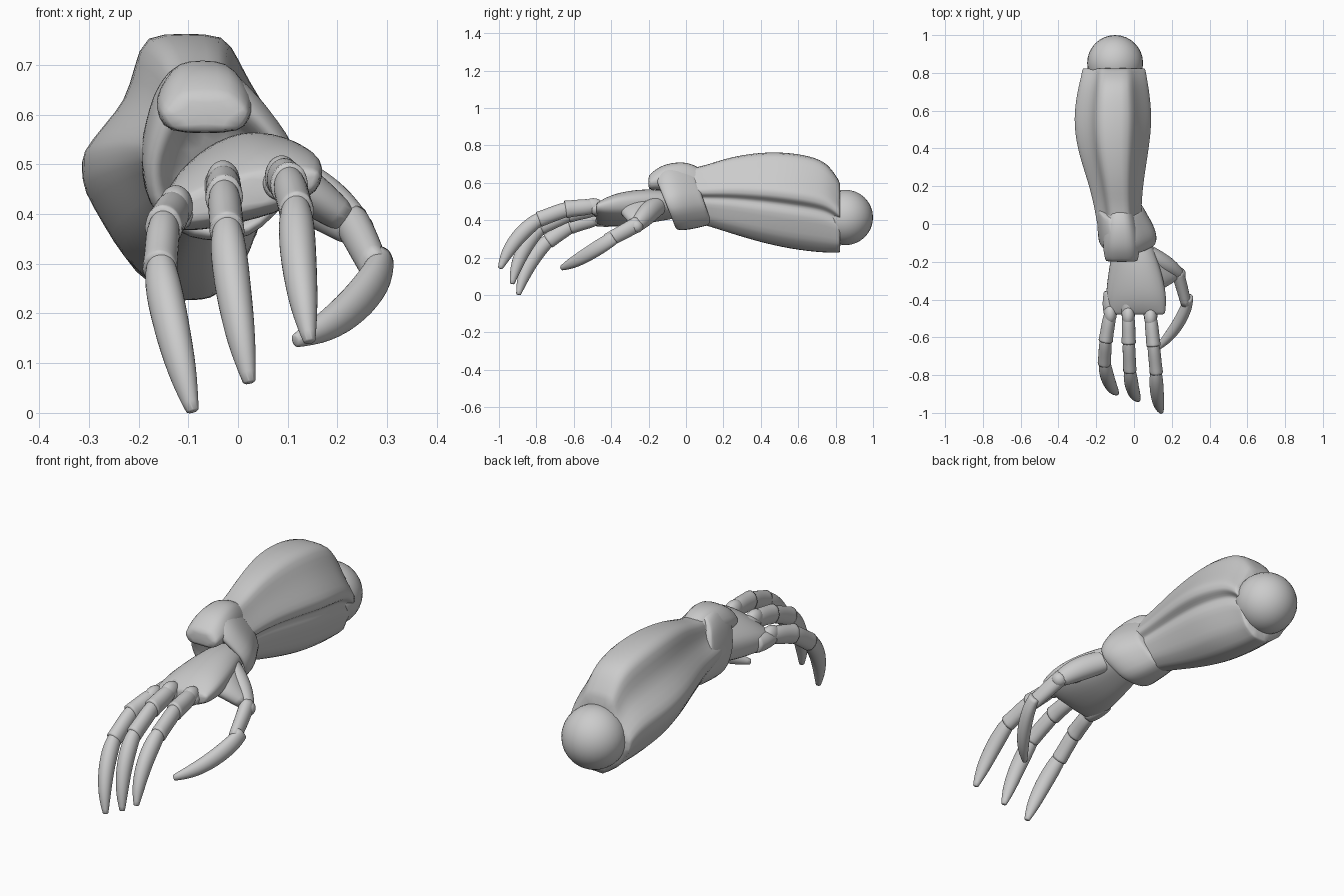
import bpy, bmesh, math
from mathutils import Vector as V


# Skin a list of rings, cap the ends and subdivide
def skin(name, rings, long_crease=0.0, end_crease=0.7, levels=2):
    bm = bmesh.new()
    crease = bm.edges.layers.float.new("crease_edge")
    rows = [[bm.verts.new(p) for p in r] for r in rings]
    n = len(rings[0])
    for a, b in zip(rows, rows[1:]):
        for i in range(n):
            j = (i + 1) % n
            bm.faces.new((a[i], a[j], b[j], b[i]))
    bm.faces.new(rows[0])
    bm.faces.new(rows[-1][::-1])
    for a, b in zip(rows, rows[1:]):
        for i in range(n):
            bm.edges.get((a[i], b[i]))[crease] = long_crease
    for r in (rows[0], rows[-1]):
        for i in range(n):
            bm.edges.get((r[i], r[(i + 1) % n]))[crease] = end_crease
    bmesh.ops.recalc_face_normals(bm, faces=bm.faces[:])
    me = bpy.data.meshes.new(name)
    bm.to_mesh(me)
    bm.free()
    me.polygons.foreach_set("use_smooth", [True] * len(me.polygons))
    ob = bpy.data.objects.new(name, me)
    bpy.context.collection.objects.link(ob)
    m = ob.modifiers.new("subdivision", "SUBSURF")
    m.levels = m.render_levels = levels
    return ob


# Profile (u -1..1, v 0..1) placed at sections (y, x centre, half width, z low, z high)
def sections(profile, stations, shear=0.0, slant=0.0):
    return [[(cx + hw * u, y + shear * (v - 0.5), z0 + (z1 - z0) * v + slant * hw * u)
             for u, v in profile] for y, cx, hw, z0, z1 in stations]


# Tube along a path with (side, vertical) radii per point
def limb(name, path, radii, n=8, end_crease=0.5):
    pts = [V(p) for p in path]
    rings = []
    for i, (p, (rs, ru)) in enumerate(zip(pts, radii)):
        t = (pts[min(i + 1, len(pts) - 1)] - pts[max(i - 1, 0)]).normalized()
        side = t.cross(V((0, 0, 1))).normalized()
        up = side.cross(t)
        rings.append([p + 1.09 * (side * rs * math.cos(a) + up * ru * math.sin(a))
                      for a in (math.tau * k / n for k in range(n))])
    return skin(name, rings, 0.0, end_crease)


def ball(name, loc, scale):
    bpy.ops.mesh.primitive_uv_sphere_add(segments=32, ring_count=16, radius=1, location=loc)
    ob = bpy.context.object
    ob.name = name
    ob.scale = scale
    bpy.ops.object.shade_smooth()
    return ob


# Elbow
ball("elbow_ball", (-0.10, 0.852, 0.415), (0.148, 0.148, 0.148))

# Forearm with top plateau, side groove and lower muscle
arm_profile = [(-0.40, 1), (0.42, 1), (0.68, 0.80), (1, 0.60), (0.98, 0.52), (0.78, 0.46),
               (0.84, 0.36), (0.62, 0.12), (0.30, 0.01), (-0.12, 0), (-0.62, 0.15),
               (-1, 0.40), (-1.02, 0.53), (-0.58, 0.74)]
skin("forearm", sections(arm_profile, [
    (-0.02, -0.075, 0.115, 0.40, 0.67), (0.10, -0.085, 0.125, 0.375, 0.69),
    (0.22, -0.095, 0.145, 0.335, 0.735), (0.40, -0.11, 0.19, 0.28, 0.765),
    (0.56, -0.11, 0.208, 0.245, 0.762), (0.70, -0.108, 0.19, 0.228, 0.735),
    (0.77, -0.105, 0.175, 0.225, 0.69), (0.825, -0.105, 0.165, 0.225, 0.60)]),
    long_crease=0.35, end_crease=0.8)

# Wrist cuff with recessed mouth, slanted forward at the top
cuff_profile = [(-0.5, 1), (0.1, 1), (0.5, 0.85), (1, 0.55), (1, 0.3),
                (0.4, 0), (-0.4, 0), (-0.92, 0.2), (-1, 0.5), (-0.8, 0.82)]
skin("wrist_cuff", sections(cuff_profile, [
    (0.085, -0.075, 0.12, 0.38, 0.69), (0.04, -0.065, 0.135, 0.365, 0.705),
    (-0.05, -0.037, 0.160, 0.345, 0.705), (-0.110, -0.035, 0.155, 0.345, 0.665),
    (-0.118, -0.03, 0.128, 0.375, 0.62), (-0.05, -0.03, 0.105, 0.39, 0.58)], shear=-0.11),
    long_crease=0.25)

# Raised block on the cuff, sinking into it at the rear
block_profile = [(-0.55, 1), (0.55, 1), (1, 0.5), (0.8, 0), (-0.8, 0), (-1, 0.5)]
skin("cuff_block", sections(block_profile, [
    (0.09, -0.075, 0.07, 0.54, 0.67), (0.02, -0.075, 0.085, 0.56, 0.71),
    (-0.06, -0.07, 0.10, 0.565, 0.712), (-0.14, -0.067, 0.105, 0.56, 0.692),
    (-0.20, -0.065, 0.09, 0.565, 0.64)]),
    long_crease=0.25, end_crease=0.4)

# Palm
palm_profile = [(-0.98, 0.72), (-0.45, 0.97), (0.1, 1.04), (0.6, 0.9), (1, 0.62),
                (0.95, 0.15), (0.4, 0), (-0.4, 0), (-0.95, 0.12)]
skin("palm", sections(palm_profile, [
    (-0.04, -0.02, 0.09, 0.42, 0.54), (-0.14, -0.005, 0.115, 0.405, 0.56),
    (-0.26, 0.005, 0.148, 0.385, 0.558), (-0.38, 0.01, 0.168, 0.382, 0.535),
    (-0.45, 0.01, 0.163, 0.39, 0.50), (-0.48, 0.01, 0.158, 0.405, 0.475)], slant=0.24),
    long_crease=0.2, end_crease=0.4)

# Thumb mount, web and segments
limb("thumb_mount", [(0.04, -0.13, 0.49), (0.12, -0.19, 0.455), (0.19, -0.23, 0.41), (0.235, -0.265, 0.372)],
     [(0.04, 0.05), (0.055, 0.062), (0.048, 0.055), (0.034, 0.04)])
limb("thumb_web", [(0.08, -0.26, 0.48), (0.15, -0.275, 0.44), (0.215, -0.265, 0.39)],
     [(0.12, 0.05), (0.075, 0.045), (0.036, 0.03)])
ball("thumb_knuckle", (0.238, -0.265, 0.368), (0.036, 0.036, 0.036))
limb("thumb_segment", [(0.228, -0.25, 0.385), (0.25, -0.32, 0.345), (0.276, -0.425, 0.29)],
     [(0.034, 0.042), (0.033, 0.042), (0.028, 0.038)])
limb("thumb_claw", [(0.29, -0.385, 0.307), (0.280, -0.44, 0.272), (0.235, -0.53, 0.215),
                    (0.175, -0.61, 0.17), (0.115, -0.665, 0.145)],
     [(0.024, 0.036), (0.032, 0.042), (0.034, 0.040), (0.028, 0.032), (0.012, 0.014)])

# Fingers: knuckle, middle joint, end joint, claw tip
fingers = {
    "outer": ((-0.125, -0.465, 0.415), (-0.150, -0.615, 0.375), (-0.157, -0.735, 0.29), (-0.091, -0.896, 0.002)),
    "middle": ((-0.030, -0.475, 0.465), (-0.028, -0.625, 0.435), (-0.022, -0.775, 0.365), (0.023, -0.930, 0.060)),
    "inner": ((0.088, -0.485, 0.475), (0.103, -0.64, 0.460), (0.118, -0.785, 0.405), (0.144, -0.994, 0.142)),
}
for side, pts in fingers.items():
    k, m, e, tip = map(V, pts)
    ball(side + "_finger_knuckle", k + V((0, -0.01, 0)), (0.034, 0.055, 0.043))
    limb(side + "_finger_socket", [k + V((0, 0.11, -0.005)), k + V((0, 0.04, -0.008)), k + V((0, -0.02, -0.018))],
         [(0.035, 0.04), (0.045, 0.045), (0.034, 0.030)])
    limb(side + "_finger_base", [k, k.lerp(m, 0.3), k.lerp(m, 0.75), m.lerp(e, 0.04)],
         [(0.029, 0.035), (0.037, 0.045), (0.036, 0.044), (0.039, 0.048)])
    limb(side + "_finger_mid", [k.lerp(m, 0.92), m.lerp(e, 0.2), m.lerp(e, 0.7), m.lerp(e, 1.03)],
         [(0.030, 0.038), (0.035, 0.042), (0.034, 0.041), (0.036, 0.043)])
    out = V((-0.008, -0.024, 0.020))
    limb(side + "_finger_claw", [m.lerp(e, 0.88) + V((0, 0, 0.004)), e.lerp(tip, 0.12) + out * 0.5,
                                 e.lerp(tip, 0.45) + out, e.lerp(tip, 0.78) + out * 0.7, tip],
         [(0.027, 0.034), (0.038, 0.042), (0.037, 0.042), (0.029, 0.033), (0.012, 0.013)])
